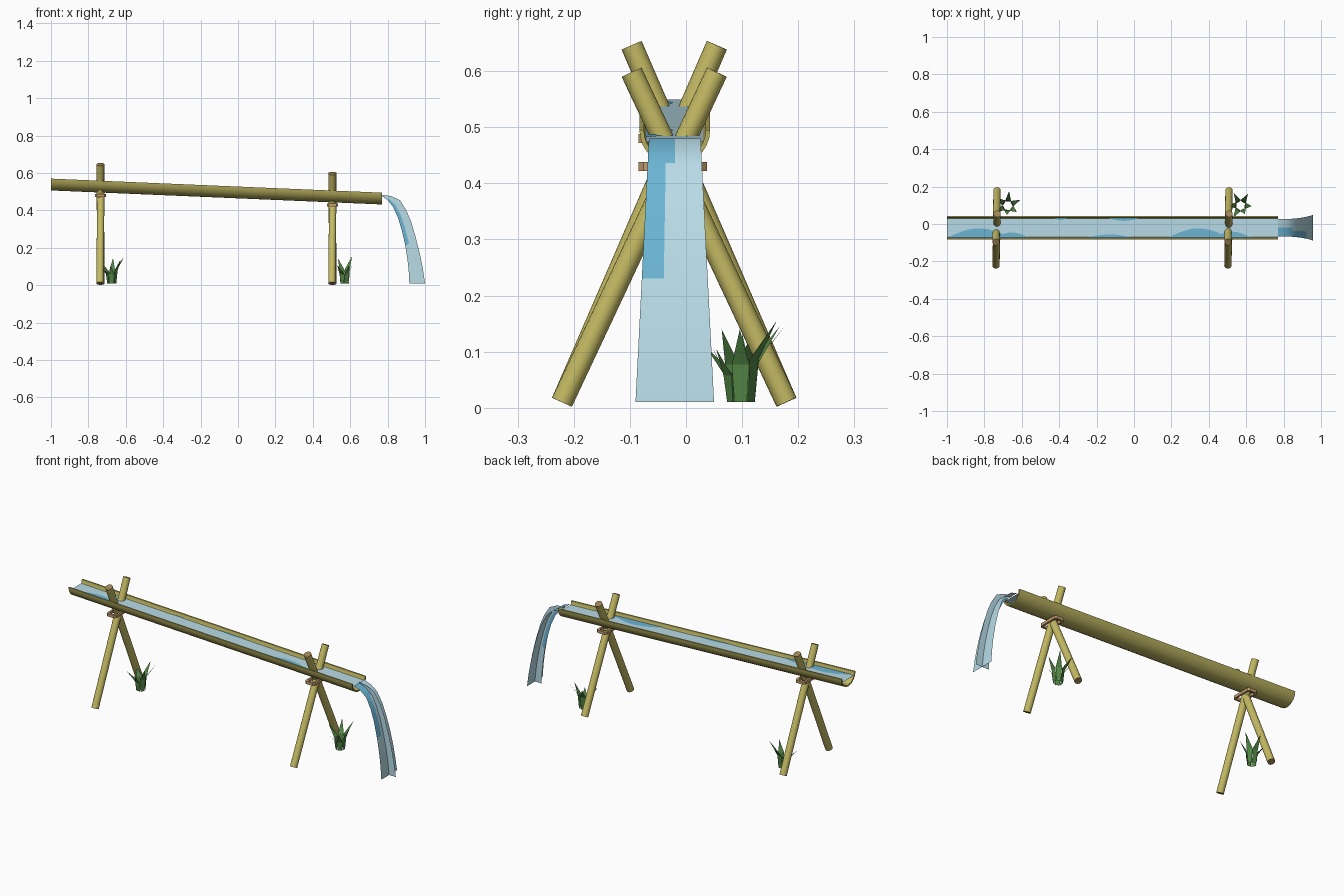
import bpy, bmesh, math
from mathutils import Vector

cube = bpy.data.objects.get("Cube")
if cube:
    bpy.data.objects.remove(cube, do_unlink=True)


def material(name, color):
    m = bpy.data.materials.new(name)
    m.use_nodes = True
    m.diffuse_color = (*color, 1)
    m.node_tree.nodes["Principled BSDF"].inputs["Base Color"].default_value = (*color, 1)
    return m


BAMBOO = material("bamboo", (0.55, 0.49, 0.125))
BARK = material("olive bamboo", (0.47, 0.42, 0.11))
CUT = material("cut end brown", (0.34, 0.23, 0.09))
ROPE = material("rope tan", (0.56, 0.35, 0.16))
WATER = material("pale water", (0.50, 0.74, 0.83))
DEEP = material("blue water", (0.15, 0.47, 0.67))
LEAF = material("leaf green", (0.085, 0.24, 0.06))

MID = -0.02                      # y of the trough axis
START, END = -1.0, 0.77          # trough ends


def rim(x):
    return 0.57 - 0.075 * (x - START) / (END - START)


def finish(name, bm, mats, smooth=False, solid=True):
    if solid:
        bmesh.ops.recalc_face_normals(bm, faces=bm.faces)
    mesh = bpy.data.meshes.new(name)
    bm.to_mesh(mesh)
    bm.free()
    for m in mats:
        mesh.materials.append(m)
    ob = bpy.data.objects.new(name, mesh)
    bpy.context.collection.objects.link(ob)
    if smooth:
        bpy.ops.object.select_all(action='DESELECT')
        ob.select_set(True)
        bpy.context.view_layer.objects.active = ob
        bpy.ops.object.shade_smooth_by_angle(angle=math.radians(40))
    return ob


def grid(rows, rule=None, closed=False):
    """Skin rows of points; rule(row, column) gives the material index."""
    bm = bmesh.new()
    vs = [[bm.verts.new(p) for p in row] for row in rows]
    n = len(rows[0])
    for i in range(len(vs) - 1):
        for j in range(n if closed else n - 1):
            k = (j + 1) % n
            f = bm.faces.new((vs[i][j], vs[i + 1][j], vs[i + 1][k], vs[i][k]))
            f.material_index = rule(i, j) if rule else 0
    if closed:
        bm.faces.new(vs[0])
        bm.faces.new(vs[-1])
    return bm


# Half-pipe trough
def trough_section(x, steps=14):
    angles = [math.pi * (1 + i / steps) for i in range(steps + 1)]
    ring = [(0.063, a) for a in angles] + [(0.055, a) for a in reversed(angles)]
    return [(x, MID + r * math.cos(a), rim(x) + r * math.sin(a)) for r, a in ring]


trough = grid([trough_section(START), trough_section(END)],
              lambda i, j: 0 if j < 14 else 1, closed=True)
finish("trough", trough, [BARK, BAMBOO], smooth=True)

# Water surface in the trough
LEVEL = 0.021
finish("trough_water",
       grid([[(x, MID + s * 0.051, rim(x) - LEVEL) for s in (1, -1)]
             for x in (END, START)]), [WATER], solid=False)

# Deeper blue patches along the edges of the water
patches = [(-0.99, -0.67, -1, 0.046), (-0.74, -0.57, -1, 0.024),
           (-0.24, -0.02, -1, 0.013), (0.19, 0.50, -1, 0.046),
           (0.43, 0.62, -1, 0.028), (-0.13, 0.02, 1, 0.012), (-0.42, -0.36, 1, 0.007)]
for n, (x0, x1, side, depth) in enumerate(patches):
    rows = []
    for i in range(13):
        t = i / 12
        x = x0 + (x1 - x0) * t
        d = depth * math.sin(math.pi * t) + 0.002
        edge = MID + side * 0.051
        height = rim(x) - LEVEL + 0.002 + 0.0003 * (n % 2)
        rows.append([(x, y, height) for y in (edge, edge - side * d)])
    bm = grid(rows)
    for f in bm.faces:
        f.normal_update()
        if f.normal.z < 0:
            f.normal_flip()
    finish(f"water_patch_{n + 1}", bm, [DEEP], solid=False)

# Waterfall: one broad sheet crossed by one upright sheet
outer = [(0.77, 0.484), (0.82, 0.476), (0.866, 0.455), (0.90, 0.40), (0.925, 0.342),
         (0.952, 0.25), (0.973, 0.166), (0.988, 0.09), (1.0, 0.01)]
inner = [(0.77, 0.476), (0.80, 0.455), (0.83, 0.417), (0.856, 0.36), (0.877, 0.289),
         (0.895, 0.21), (0.907, 0.13), (0.913, 0.07), (0.916, 0.01)]
middle = [((a + c) / 2, (b + d) / 2) for (a, b), (c, d) in zip(outer, inner)]
cols = [i / 6 for i in range(7)]
broad = []
for x, z in middle:
    half = 0.046 + 0.024 * (0.48 - z) / 0.47
    broad.append([(x, MID - half + 2 * half * t, z) for t in cols])
finish("waterfall_broad_sheet",
       grid(broad, lambda i, j: int(j < (3 if i < 2 else 2) and i < 5)),
       [WATER, DEEP], smooth=True, solid=False)
upright = [[(a + (c - a) * t, MID, b + (d - b) * t) for t in cols]
           for (a, b), (c, d) in zip(inner, outer)]
finish("waterfall_upright_sheet",
       grid(upright, lambda i, j: int(j < 2 and 0 < i < 5)),
       [WATER, DEEP], solid=False)


# Crossed poles and their lashings
def pole(name, a, b, radius=0.0195):
    a, b = Vector(a), Vector(b)
    d = b - a
    bm = bmesh.new()
    bmesh.ops.create_cone(bm, cap_ends=True, segments=16, radius1=radius,
                          radius2=radius, depth=d.length)
    for f in bm.faces:
        f.material_index = int(len(f.verts) > 4)
    ob = finish(name, bm, [BAMBOO, CUT], smooth=True)
    ob.location = (a + b) / 2
    ob.rotation_euler = d.to_track_quat('Z', 'Y').to_euler()


def lashing(name, x, z):
    """Flat rectangular band with clipped corners around both poles."""
    bm = bmesh.new()
    loops = []
    for grow, h in ((0, 0.008), (0.011, 0.008), (0.011, -0.008), (0, -0.008)):
        w, d, c = 0.019 + grow, 0.050 + grow, 0.009
        corners = [(w, d - c), (w - c, d), (c - w, d), (-w, d - c),
                   (-w, c - d), (c - w, -d), (w - c, -d), (w, c - d)]
        loops.append([bm.verts.new((x + px, MID - 0.004 + py, z + h))
                      for px, py in corners])
    for i, loop in enumerate(loops):
        below = loops[(i + 1) % len(loops)]
        for j in range(len(loop)):
            k = (j + 1) % len(loop)
            bm.faces.new((loop[j], below[j], below[k], loop[k]))
    finish(name, bm, [ROPE])


for label, x, top, tie in (("upper", -0.735, 0.646, 0.48), ("lower", 0.505, 0.598, 0.43)):
    pole(f"{label}_front_pole", (x - 0.003, -0.221, 0.01), (x + 0.003, 0.055, top))
    pole(f"{label}_back_pole", (x + 0.003, 0.179, 0.01), (x - 0.003, -0.097, top))
    lashing(f"{label}_lashing", x, tie)


# Grass clumps: a ring of blades with broad, outward-leaning points
def grass(name, x, y, turn):
    bm = bmesh.new()
    blades = [(0.078, 0.145), (0.075, 0.13), (0.075, 0.11),
              (0.05, 0.105), (0.06, 0.14), (0.075, 0.155)]
    for i, (reach, height) in enumerate(blades):
        a = turn + math.tau * i / len(blades)
        out = Vector((math.cos(a), math.sin(a), 0))
        side = Vector((-out.y, out.x, 0))

        def at(r, w, z):
            return bm.verts.new(Vector((x, y, z)) + out * r + side * w)
        knee = height * 0.55
        base = [at(0.022, -0.011, 0.01), at(0.022, 0.011, 0.01)]
        bend = [at(0.027, 0.0155, knee), at(0.027, -0.0155, knee)]
        tip = at(reach, 0, height)
        bm.faces.new(base + bend)
        bm.faces.new((bend[1], bend[0], tip))
    finish(name, bm, [LEAF], solid=False)


grass("upper_grass", -0.675, 0.098, math.radians(85))
grass("lower_grass", 0.570, 0.098, math.radians(118))
